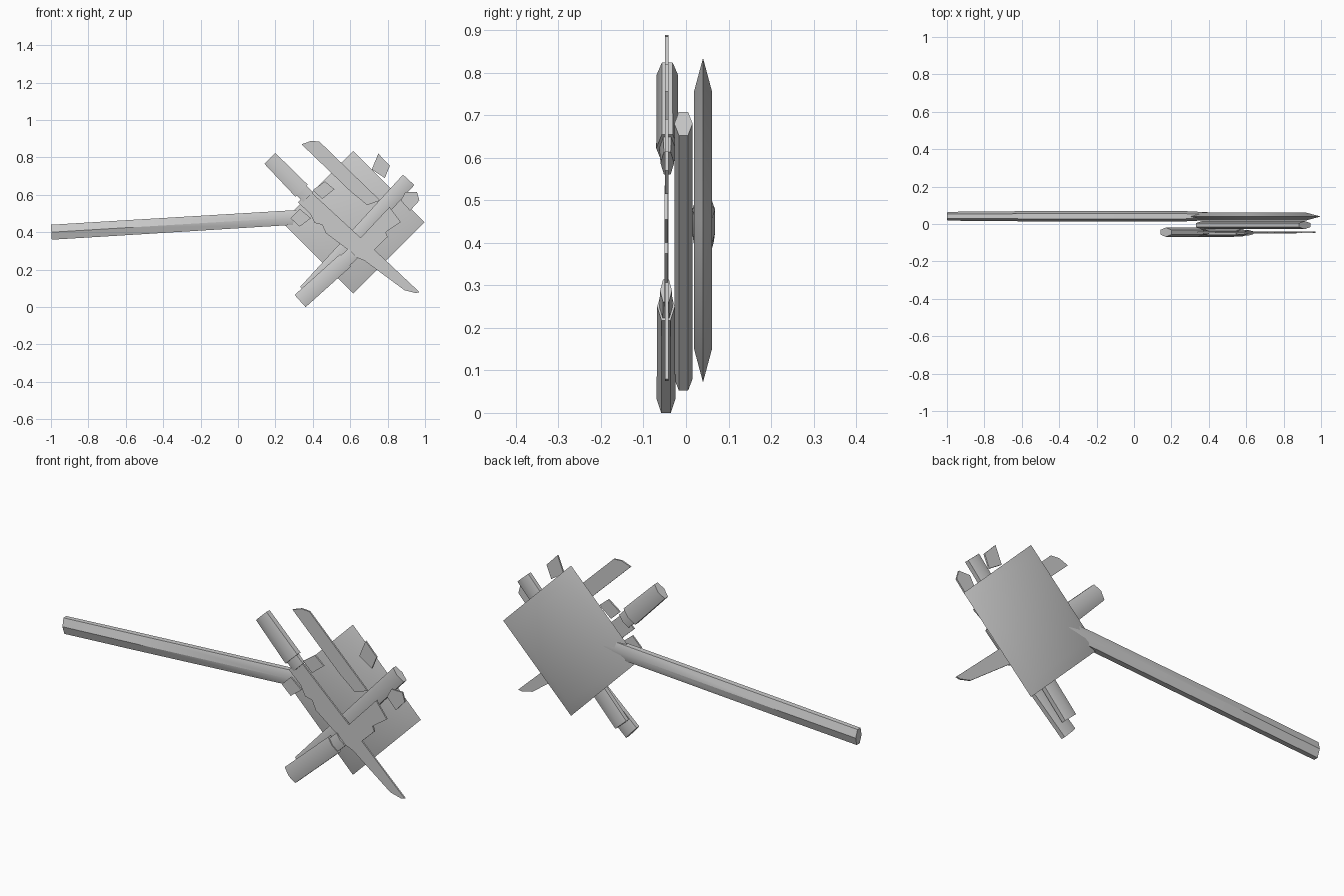
import bpy, bmesh, math
from mathutils import Vector

if "Cube" in bpy.data.objects:
    bpy.data.objects.remove(bpy.data.objects["Cube"])


def finish(name, bm, smooth=True):
    bmesh.ops.recalc_face_normals(bm, faces=bm.faces)
    me = bpy.data.meshes.new(name)
    bm.to_mesh(me)
    bm.free()
    ob = bpy.data.objects.new(name, me)
    bpy.context.collection.objects.link(ob)
    if smooth:
        bpy.ops.object.select_all(action='DESELECT')
        ob.select_set(True)
        bpy.context.view_layer.objects.active = ob
        bpy.ops.object.shade_smooth_by_angle(angle=math.radians(35))
    return ob


def loft(name, rings):
    """Skin a list of equal-length closed rings and cap both ends."""
    bm = bmesh.new()
    vs = [[bm.verts.new(p) for p in r] for r in rings]
    n = len(vs[0])
    for a, b in zip(vs, vs[1:]):
        for i in range(n):
            j = (i + 1) % n
            bm.faces.new((a[i], a[j], b[j], b[i]))
    bm.faces.new(vs[0])
    bm.faces.new(vs[-1])
    return finish(name, bm)


def hex_bar(name, start, end, y, sections):
    """Six-sided bar in the x-z plane; sections are (t, half width, half depth)."""
    a, b = Vector((start[0], y, start[1])), Vector((end[0], y, end[1]))
    d = (b - a).normalized()
    side = Vector((-d.z, 0, d.x))
    rings = []
    for t, w, h in sections:
        c = a.lerp(b, t)
        rings.append([c + side * (w * s) + Vector((0, h * k, 0))
                      for s, k in ((0, 1), (1, .5), (1, -.5), (0, -1), (-1, -.5), (-1, .5))])
    return loft(name, rings)


def plate(name, outline, y=-0.045, thick=0.008):
    """Thin flat piece from a front outline."""
    bm = bmesh.new()
    f = bm.faces.new([bm.verts.new((x, y - thick / 2, z)) for x, z in outline])
    g = bmesh.ops.extrude_face_region(bm, geom=[f])
    bmesh.ops.translate(bm, vec=(0, thick, 0),
                        verts=[v for v in g['geom'] if isinstance(v, bmesh.types.BMVert)])
    return finish(name, bm, False)


# square board standing on a corner, bevelled to a thin rim
def diamond(r, y):
    return [(0.617 + r * x, y, 0.453 + r * z) for x, z in ((1, 0), (0, 1), (-1, 0), (0, -1))]


loft("board", [diamond(0.303, 0.019), diamond(0.381, 0.04), diamond(0.303, 0.061)])

# long pole fixed to the board
hex_bar("pole", (-0.998, 0.40), (0.42, 0.486), 0.0415,
        [(0, 0.04, 0.0235), (0.28, 0.04, 0.027), (0.9, 0.039, 0.027), (1, 0.038, 0.02)])

# rod lying between the board and the broken blades
hex_bar("rod", (0.3625, 0.08), (0.9125, 0.68), -0.006, [(0, 0.041, 0.0215), (1, 0.041, 0.0215)])

# grips with a narrower collar
hex_bar("upper_grip", (0.17, 0.795), (0.34, 0.622), -0.044, [(0, 0.041, 0.025), (1, 0.046, 0.026)])
hex_bar("upper_collar", (0.335, 0.627), (0.375, 0.587), -0.044, [(0, 0.037, 0.019), (1, 0.037, 0.016)])
hex_bar("lower_grip", (0.332, 0.032), (0.575, 0.25), -0.047, [(0, 0.044, 0.022), (1, 0.044, 0.021)])
hex_bar("lower_collar", (0.57, 0.245), (0.615, 0.287), -0.047, [(0, 0.036, 0.016), (1, 0.036, 0.014)])

# broken blades
plate("upper_blade", [(0.385, 0.62), (0.64, 0.385), (0.72, 0.315), (0.97, 0.08), (0.95, 0.075),
                      (0.89, 0.09), (0.66, 0.26), (0.57, 0.32), (0.47, 0.395), (0.45, 0.44),
                      (0.41, 0.45), (0.385, 0.50), (0.32, 0.56)])
plate("lower_blade", [(0.58, 0.29), (0.655, 0.37), (0.81, 0.535), (0.87, 0.455), (0.79, 0.40),
                      (0.80, 0.375), (0.67, 0.25)], y=-0.046)
plate("blade_tip", [(0.34, 0.87), (0.39, 0.888), (0.435, 0.885), (0.76, 0.57), (0.69, 0.545),
                    (0.655, 0.575), (0.61, 0.61)])

# loose fragments
fragments = [
    [(0.715, 0.735), (0.75, 0.82), (0.812, 0.755), (0.785, 0.69)],
    [(0.40, 0.625), (0.465, 0.672), (0.515, 0.63), (0.45, 0.578)],
    [(0.28, 0.475), (0.33, 0.525), (0.39, 0.475), (0.33, 0.43)],
    [(0.87, 0.57), (0.895, 0.615), (0.957, 0.615), (0.97, 0.57), (0.92, 0.515)],
]
for i, f in enumerate(fragments):
    plate(f"fragment_{i + 1}", f)
